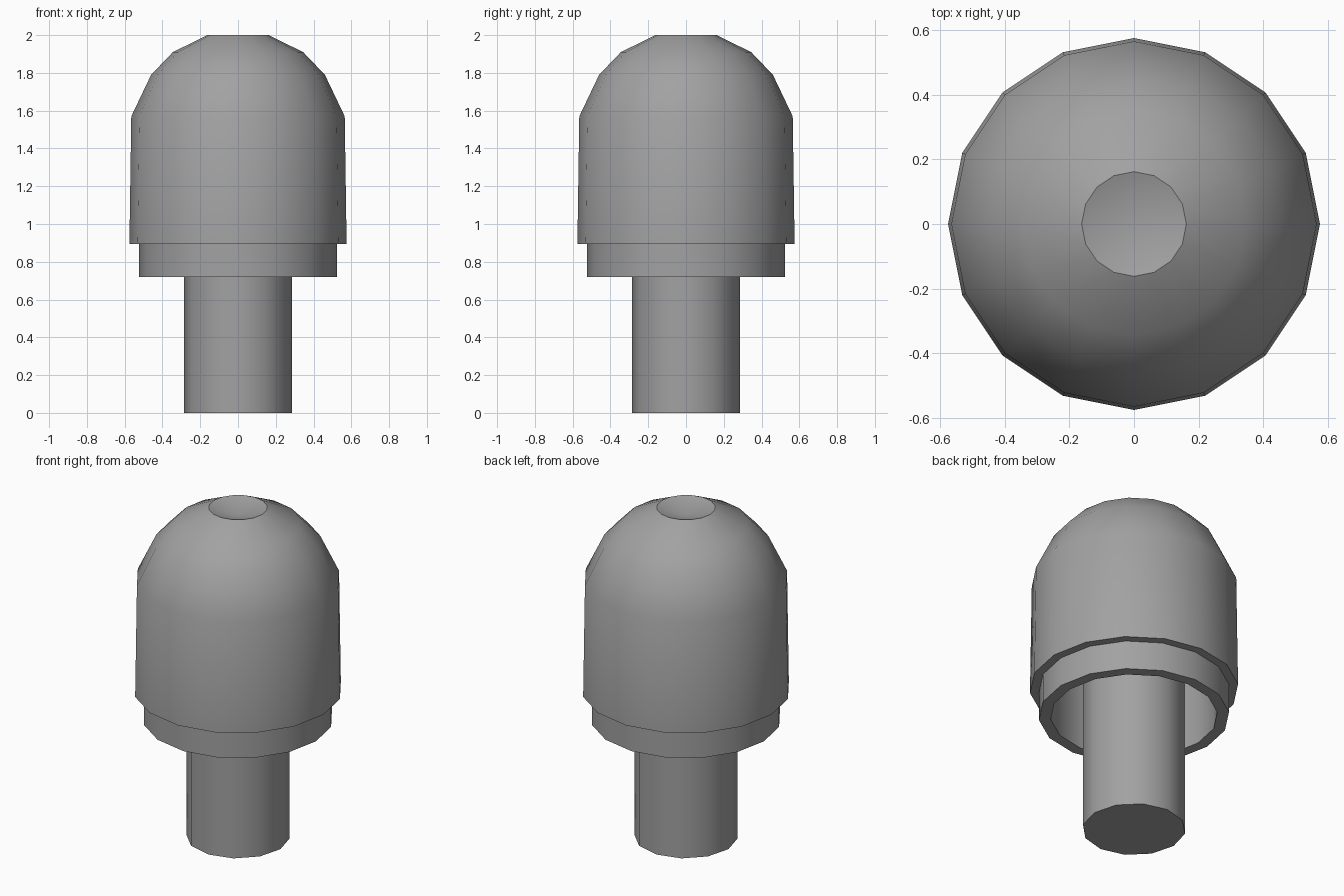
import bpy
from math import cos, sin, tau, radians

cube = bpy.data.objects.get("Cube")
if cube:
    bpy.data.objects.remove(cube)

GREY = (0.36, 0.36, 0.36, 1)
grey = bpy.data.materials.new("mid_grey")
grey.use_nodes = True
grey.diffuse_color = GREY
grey.node_tree.nodes["Principled BSDF"].inputs["Base Color"].default_value = GREY


def lathe(name, profile, sides):
    """Revolve (radius, height) points about z; a zero radius makes a pole."""
    verts, rings, faces = [], [], []
    for r, z in profile:
        count = sides if r > 0 else 1
        rings.append([len(verts) + i for i in range(count)])
        verts += [(r * cos(tau * i / sides), r * sin(tau * i / sides), z) for i in range(count)]
    for a, b in zip(rings, rings[1:]):
        for i in range(sides):
            j = (i + 1) % sides
            quad = [a[i % len(a)], a[j % len(a)], b[j % len(b)], b[i % len(b)]]
            faces.append(list(dict.fromkeys(quad)))
    mesh = bpy.data.meshes.new(name)
    mesh.from_pydata(verts, [], faces)
    mesh.materials.append(grey)
    obj = bpy.data.objects.new(name, mesh)
    bpy.context.collection.objects.link(obj)
    bpy.ops.object.select_all(action='DESELECT')
    obj.select_set(True)
    bpy.context.view_layer.objects.active = obj
    bpy.ops.object.shade_smooth_by_angle(angle=radians(35))
    return obj


# Domed cap with a dished top and an open collar stepping in below it
lathe("domed_cap", [
    (0, 1.52), (0.46, 1.5), (0.46, 0.72),              # inner cavity
    (0.525, 0.72), (0.525, 0.895),                     # collar
    (0.575, 0.895), (0.565, 1.57),                     # cap wall
    (0.46, 1.79), (0.345, 1.91), (0.162, 2.0),         # dome
    (0, 1.95),                                         # dish
], 16)

# Solid stem running up into the cavity
lathe("stem", [(0, 0), (0.285, 0), (0.285, 1.52), (0, 1.52)], 12)
